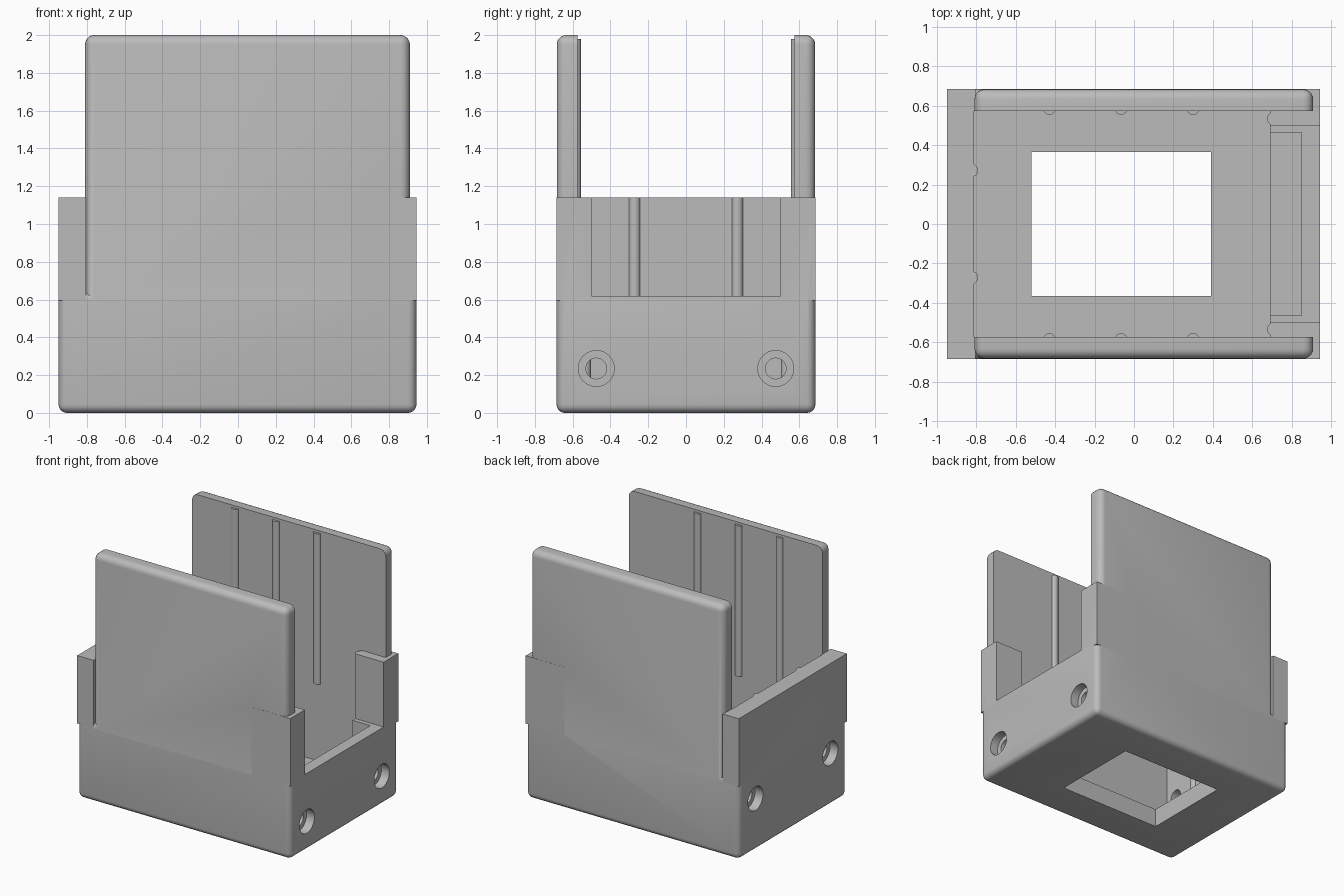
import bpy
import math

cube = bpy.data.objects.get("Cube")
if cube:
    bpy.data.objects.remove(cube, do_unlink=True)

grey = bpy.data.materials.new("plain_grey")
grey.use_nodes = True
COLOUR = (0.5, 0.5, 0.5, 1)
grey.diffuse_color = COLOUR
grey.node_tree.nodes["Principled BSDF"].inputs["Base Color"].default_value = COLOUR


def box(name, low, high, radius=0):
    """Box between two corners, optionally with rounded edges."""
    bpy.ops.mesh.primitive_cube_add(size=1, location=[(a + b) / 2 for a, b in zip(low, high)])
    ob = bpy.context.object
    ob.name = name
    ob.scale = [b - a for a, b in zip(low, high)]
    bpy.ops.object.transform_apply(location=True, rotation=False, scale=True)
    ob.data.materials.append(grey)
    if radius:
        bevel = ob.modifiers.new("round", "BEVEL")
        bevel.width = radius
        bevel.segments = 5
        bpy.ops.object.modifier_apply(modifier="round")
    return ob


def rod(name, radius, start, length, along_x=False):
    """Cylinder running up z, or along x, from its start point."""
    axis = 0 if along_x else 2
    centre = list(start)
    centre[axis] += length / 2
    bpy.ops.mesh.primitive_cylinder_add(vertices=32, radius=radius, depth=length, location=centre,
                                        rotation=(0, math.pi / 2 if along_x else 0, 0))
    ob = bpy.context.object
    ob.name = name
    bpy.ops.object.transform_apply(location=True, rotation=True, scale=True)
    ob.data.materials.append(grey)
    return ob


def combine(target, tool, operation):
    mod = target.modifiers.new("cut", "BOOLEAN")
    mod.operation = operation
    mod.solver = "EXACT"
    mod.object = tool
    bpy.context.view_layer.objects.active = target
    bpy.ops.object.modifier_apply(modifier="cut")
    bpy.data.objects.remove(tool, do_unlink=True)


# Outer shape: rounded base, tall rounded core, square end blocks
holder = box("holder_body", (-0.95, -0.685, 0), (0.945, 0.685, 0.64), 0.045)
for part in (
    box("core", (-0.81, -0.684, 0.002), (0.91, 0.684, 2), 0.05),
    box("left_block", (-0.949, -0.685, 0.595), (-0.805, 0.685, 1.14)),
    box("right_block", (0.6, -0.685, 0.595), (0.944, 0.685, 1.14)),
):
    combine(holder, part, "UNION")

# Cavity, open slot between the panels, floor window, end notch and pocket
for cutter in (
    box("cavity", (-0.812, -0.575, 0.15), (0.692, 0.575, 3)),
    box("slot", (-2, -0.575, 1.14), (2, 0.575, 3)),
    box("window", (-0.52, -0.365, -1), (0.39, 0.365, 0.5)),
    box("notch", (0.6, -0.5, 0.62), (2, 0.5, 2)),
    box("pocket", (0.6, -0.465, 0.4), (0.85, 0.465, 1)),
):
    combine(holder, cutter, "DIFFERENCE")

# Counterbored screw holes in both ends
for y in (-0.475, 0.475):
    for cutter in (
        rod("right_bore", 0.095, (0.875, y, 0.235), 0.2, True),
        rod("right_hole", 0.055, (0.6, y, 0.235), 0.4, True),
        rod("left_bore", 0.095, (-1.08, y, 0.42), 0.2, True),
        rod("left_hole", 0.055, (-1.1, y, 0.42), 0.4, True),
    ):
        combine(holder, cutter, "DIFFERENCE")

# Guide ribs on the panels and end walls
ribs = [holder]
for side in (-1, 1):
    for x in (-0.43, -0.065, 0.3):
        ribs.append(rod("panel_rib", 0.032, (x, side * 0.587, 0.77), 1.21))
    ribs.append(rod("left_rib", 0.032, (-0.824, side * 0.272, 0.14), 0.999))
    ribs.append(rod("right_rib", 0.032, (0.708, side * 0.535, 0.14), 0.999))

for ob in ribs:
    bpy.ops.object.select_all(action="DESELECT")
    ob.select_set(True)
    bpy.context.view_layer.objects.active = ob
    bpy.ops.object.shade_smooth_by_angle(angle=math.radians(30))
